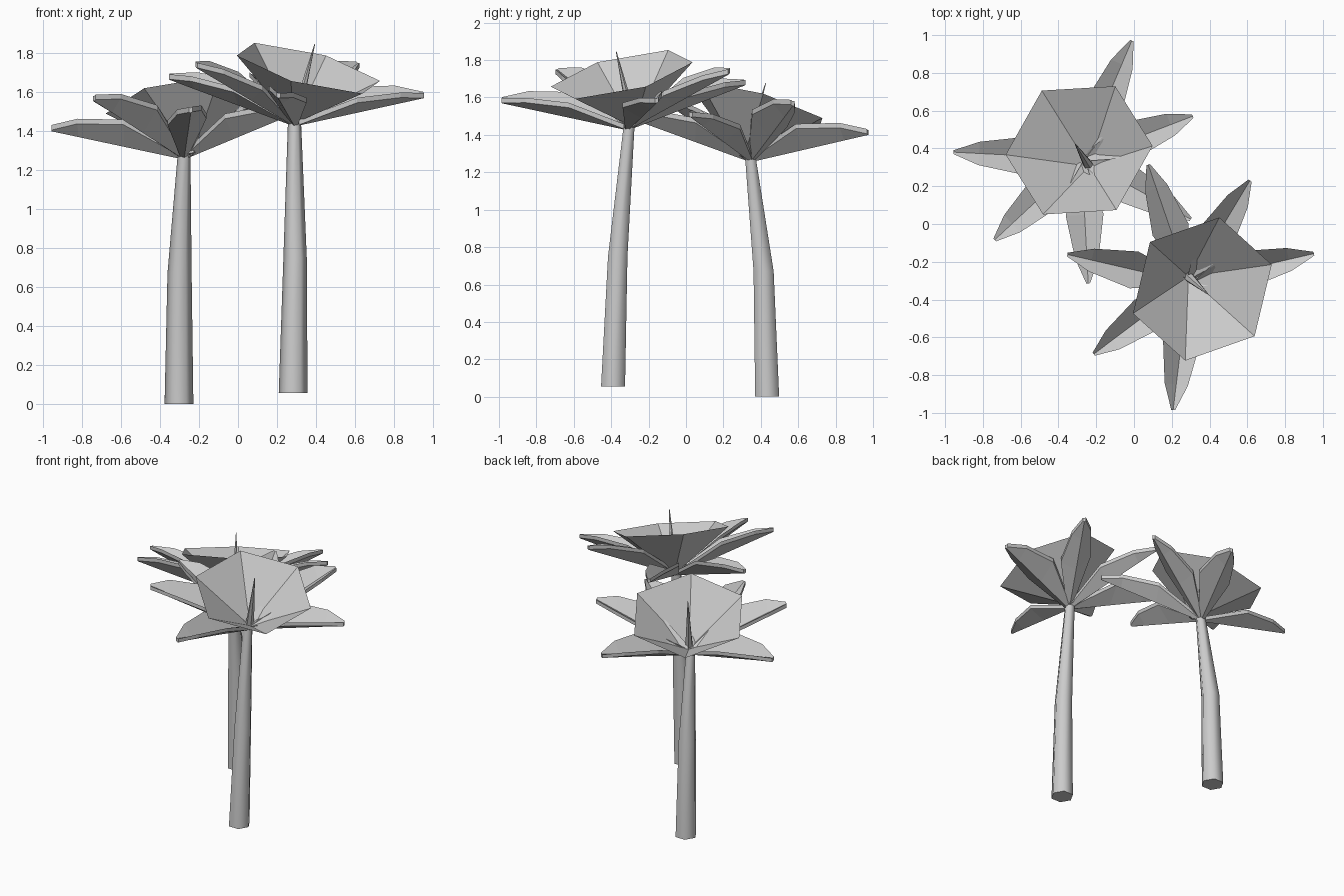
import bpy, bmesh, math
from mathutils import Vector

if "Cube" in bpy.data.objects:
    bpy.data.objects.remove(bpy.data.objects["Cube"])

SLOPE = 0.35  # lean of each blossom


def make_object(name, bm, smooth=False):
    bmesh.ops.recalc_face_normals(bm, faces=bm.faces)
    mesh = bpy.data.meshes.new(name)
    bm.to_mesh(mesh)
    bm.free()
    for p in mesh.polygons:
        p.use_smooth = smooth and len(p.vertices) == 4
    ob = bpy.data.objects.new(name, mesh)
    bpy.context.collection.objects.link(ob)
    return ob


def loft(bm, rings):
    # bridge closed rings of points and cap both ends
    loops = [[bm.verts.new(p) for p in r] for r in rings]
    n = len(loops[0])
    for a, b in zip(loops, loops[1:]):
        for i in range(n):
            j = (i + 1) % n
            bm.faces.new((a[i], a[j], b[j], b[i]))
    bm.faces.new(loops[0])
    bm.faces.new(loops[-1])


def stem(name, path):
    bm = bmesh.new()
    rings = []
    for x, y, z, r in path:
        rings.append([Vector((x + r * math.cos(k * math.pi / 3),
                              y + r * math.sin(k * math.pi / 3), z)) for k in range(6)])
    loft(bm, rings)
    make_object(name, bm, True)


def petal(name, base, lean, angle, length, rise):
    # keeled leaf: V section of constant thickness, blunt tip
    a = math.radians(lean + angle)
    out = Vector((math.cos(a), math.sin(a), 0))
    side = Vector((-math.sin(a), math.cos(a), 0))
    roll = -SLOPE * -math.sin(math.radians(angle))
    side.z = roll
    bm = bmesh.new()
    rings = []
    for t, w, lift in ((0.03, 0.02, 0.01), (0.45, 0.1, 0.085),
                       (0.8, 0.062, 0.05), (1.0, 0.01, 0.004)):
        keel = base + out * length * t + Vector((0, 0, rise * t))
        up = Vector((0, 0, lift))
        th = Vector((0, 0, 0.026))
        l, r = keel - side * w + up, keel + side * w + up
        rings.append([l, keel, r, r - th, keel - th, l - th])
    loft(bm, rings)
    make_object(name, bm)


def blossom(name, base, apex, lean):
    # mirrored pairs of petals around the lean direction
    for i, (ang, length, rise) in enumerate(((55, 0.68, 0.145), (101, 0.63, 0.3),
                                             (151, 0.66, 0.24))):
        for s in (1, -1):
            petal(f"{name}_petal_{i}_{'left' if s > 0 else 'right'}",
                  base, lean, s * ang, length, rise)
    # open six-sided cup
    a = math.radians(lean)
    axis = Vector((SLOPE * math.cos(a), SLOPE * math.sin(a), 1)).normalized()
    u = Vector((math.cos(a), math.sin(a), -SLOPE)).normalized()
    v = axis.cross(u)

    def ring(c, r):
        return [c + r * (math.cos(k * math.pi / 3) * u + math.sin(k * math.pi / 3) * v)
                for k in range(6)]
    bm = bmesh.new()
    tip = bm.verts.new(apex)
    rim = [bm.verts.new(p) for p in ring(apex + axis * 0.3, 0.395)]
    for k in range(6):
        bm.faces.new((tip, rim[k], rim[(k + 1) % 6]))
    make_object(name + "_cup", bm)
    # pointed pistil
    bm = bmesh.new()
    loft(bm, [ring(apex + axis * 0.01, 0.028), ring(apex + axis * 0.43, 0.002)])
    make_object(name + "_pistil", bm)


# Tall flower at the front right
stem("tall_stem", ((0.283, -0.39, 0.055, 0.074), (0.293, -0.365, 0.75, 0.06),
                   (0.29, -0.305, 1.44, 0.034)))
blossom("tall", Vector((0.29, -0.31, 1.45)), Vector((0.288, -0.278, 1.44)), -42)

# Short flower at the back left
stem("short_stem", ((-0.303, 0.434, 0.0, 0.074), (-0.3, 0.415, 0.67, 0.062),
                    (-0.277, 0.345, 1.275, 0.033)))
blossom("short", Vector((-0.277, 0.345, 1.28)), Vector((-0.238, 0.306, 1.272)), 122)
